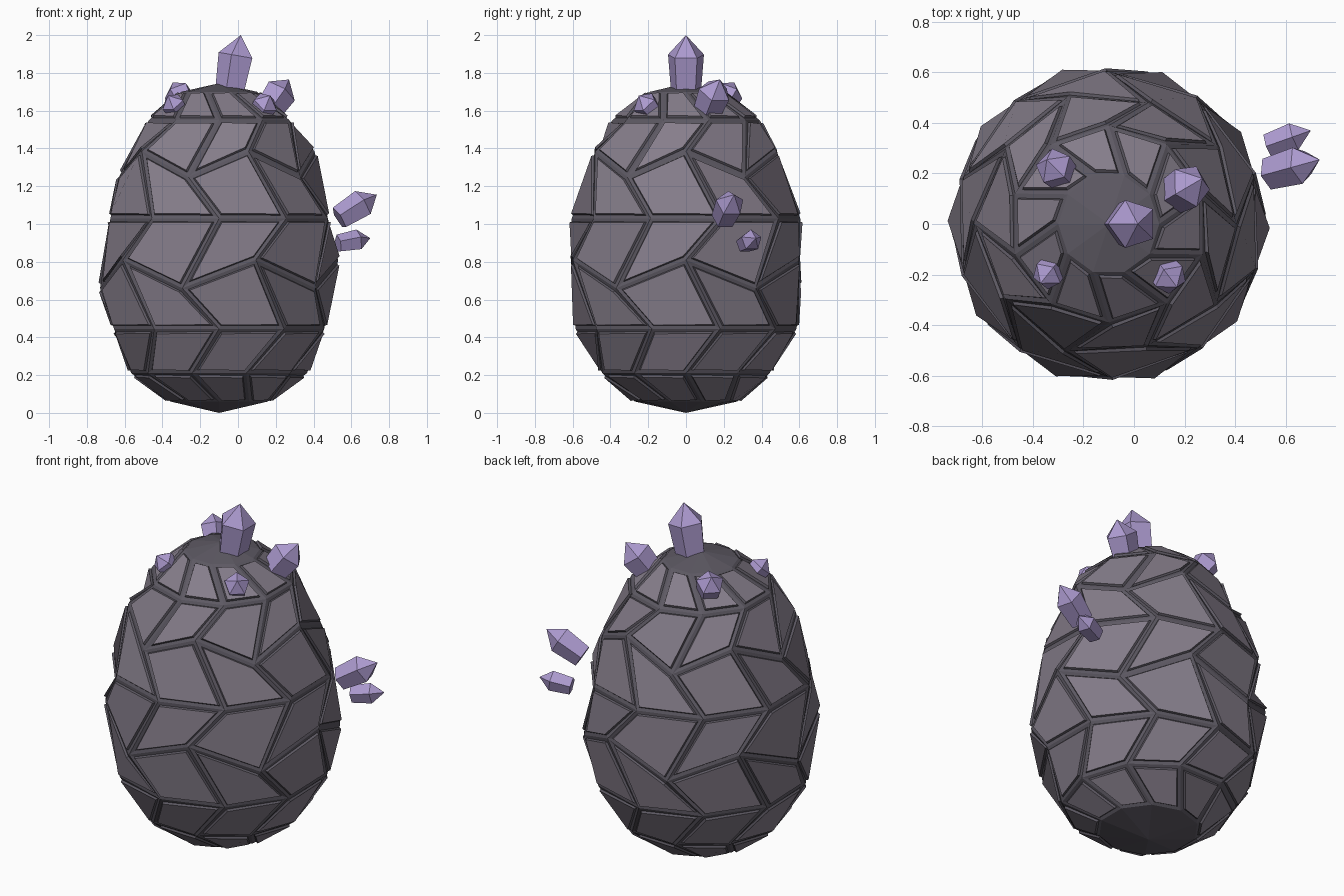
import bpy, bmesh, math
from mathutils import Vector

if "Cube" in bpy.data.objects:
    bpy.data.objects.remove(bpy.data.objects["Cube"])


def material(name, srgb):
    m = bpy.data.materials.new(name)
    m.diffuse_color = [((c / 255 + 0.055) / 1.055) ** 2.4 for c in srgb] + [1]
    m.use_nodes = True
    m.node_tree.nodes["Principled BSDF"].inputs["Base Color"].default_value = m.diffuse_color
    return m


groove = material("dark_stone_groove", (93, 89, 99))
plate = material("grey_stone_plate", (134, 126, 139))
purple = material("purple_crystal", (172, 154, 207))


def finish(bm, name, mats):
    bmesh.ops.recalc_face_normals(bm, faces=bm.faces[:])
    me = bpy.data.meshes.new(name)
    bm.to_mesh(me)
    bm.free()
    for m in mats:
        me.materials.append(m)
    ob = bpy.data.objects.new(name, me)
    bpy.context.collection.objects.link(ob)
    return ob


# Egg rings: (height, radius, half-step turn) for even then odd corners
SIDES = 10
STEP = math.tau / SIDES
RINGS = [
    ((0.06, 0.27), (0.06, 0.27), 1),
    ((0.21, 0.465), (0.21, 0.465), 0),
    ((0.445, 0.585), (0.445, 0.585), 1),
    ((0.81, 0.63), (0.66, 0.63), 0),
    ((1.03, 0.605), (1.03, 0.605), 1),
    ((1.385, 0.505), (1.25, 0.53), 0),
    ((1.55, 0.39), (1.55, 0.39), 1),
    ((1.70, 0.20), (1.70, 0.20), 0),
]
bm = bmesh.new()
loops = []
for even, odd, turn in RINGS:
    loop = []
    for k in range(SIDES):
        z, r = odd if k % 2 else even
        a = (k + turn * 0.5) * STEP
        loop.append(bm.verts.new((-0.1 + r * math.cos(a), r * math.sin(a), z)))
    loops.append(loop)

# Sheared plates: every other ring is turned half a step
plates = []
for lo, hi in zip(loops, loops[1:]):
    for k in range(SIDES):
        n = (k + 1) % SIDES
        plates.append(bm.faces.new((lo[k], lo[n], hi[n], hi[k])))

# Bottom and top caps
for loop, z in ((loops[0], 0.0), (loops[-1], 1.745)):
    tip = bm.verts.new((-0.1, 0, z))
    for k in range(SIDES):
        bm.faces.new((loop[k], loop[(k + 1) % SIDES], tip))
bmesh.ops.recalc_face_normals(bm, faces=bm.faces[:])

# Grooved border around each plate, then a short raised wall
bmesh.ops.inset_individual(bm, faces=plates, thickness=0.018, use_even_offset=True)
bmesh.ops.inset_individual(bm, faces=plates, thickness=0.005, depth=0.012,
                           use_even_offset=True)
for f in plates:
    f.material_index = 1
finish(bm, "stone_egg", [groove, plate])


# Pointed five-sided crystals: base, tip, radius
def crystal(name, base, tip, radius):
    base, tip = Vector(base), Vector(tip)
    axis = tip - base
    rot = axis.to_track_quat('Z', 'Y')
    bm = bmesh.new()
    rows = []
    for t, s in ((0, 0.85), (0.62, 1.0)):
        rows.append([bm.verts.new(base + axis * t + rot @ Vector(
            (radius * s * math.sin(k * math.tau / 5),
             radius * s * math.cos(k * math.tau / 5), 0))) for k in range(5)])
    point = bm.verts.new(tip)
    bm.faces.new(rows[0])
    for k in range(5):
        n = (k + 1) % 5
        bm.faces.new((rows[0][k], rows[0][n], rows[1][n], rows[1][k]))
        bm.faces.new((rows[1][k], rows[1][n], point))
    finish(bm, name, [purple])


crystal("crown_crystal", (-0.035, 0, 1.715), (0.015, 0, 2.0), 0.1)
crystal("back_right_crystal", (0.15, 0.11, 1.59), (0.27, 0.18, 1.765), 0.09)
crystal("back_left_crystal", (-0.28, 0.19, 1.62), (-0.345, 0.255, 1.75), 0.077)
crystal("front_left_crystal", (-0.31, -0.16, 1.58), (-0.37, -0.235, 1.68), 0.063)
crystal("front_right_crystal", (0.11, -0.17, 1.58), (0.17, -0.25, 1.68), 0.07)
crystal("upper_side_crystal", (0.535, 0.20, 1.03), (0.735, 0.255, 1.155), 0.078)
crystal("lower_side_crystal", (0.53, 0.31, 0.895), (0.70, 0.37, 0.925), 0.058)
